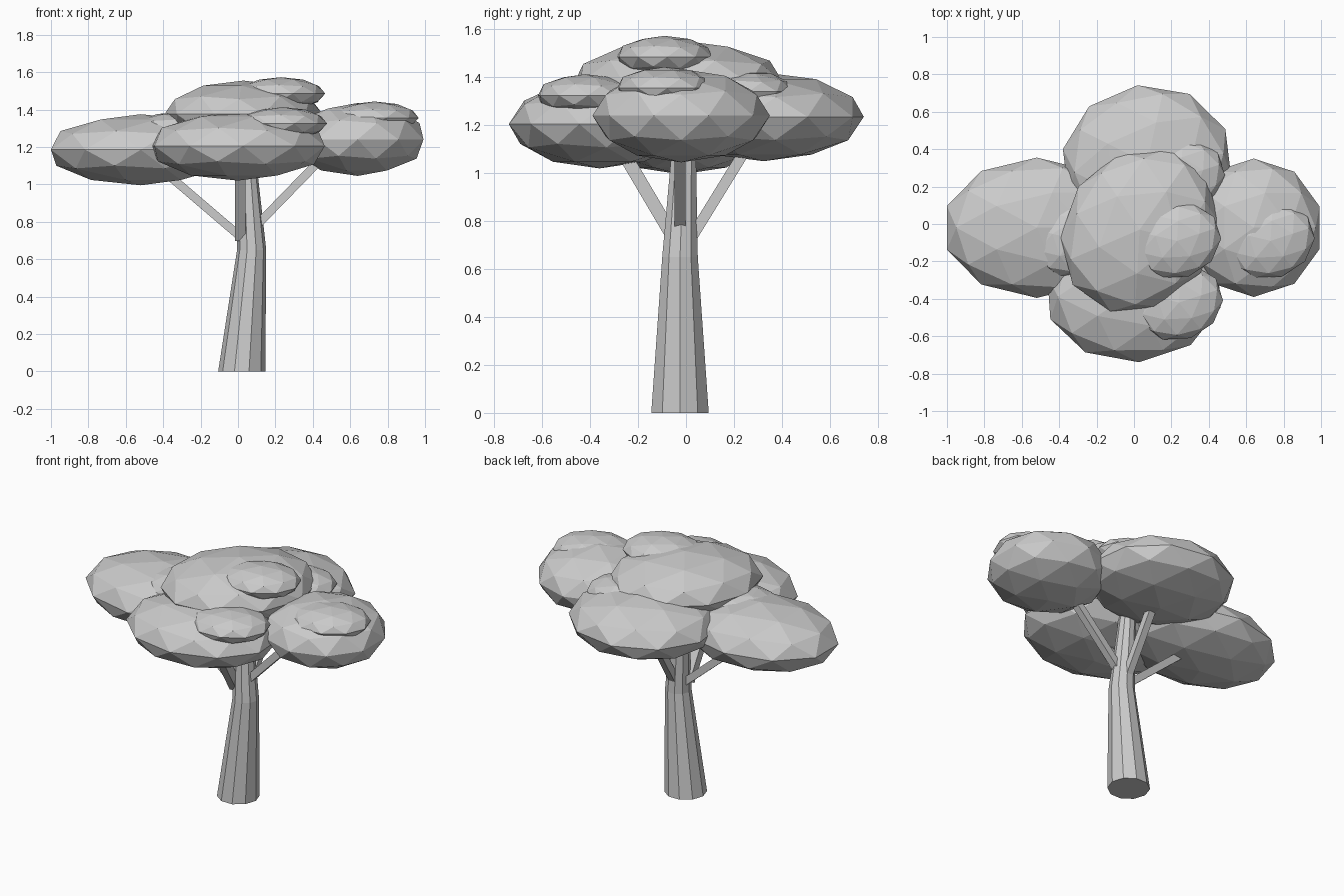
import bpy, bmesh
from math import radians
from mathutils import Matrix, Vector

cube = bpy.data.objects.get("Cube")
if cube:
    bpy.data.objects.remove(cube)

# One plain clay colour for the whole tree
grey = bpy.data.materials.new("light_grey")
grey.use_nodes = True
grey.diffuse_color = (0.6, 0.6, 0.6, 1)
grey.node_tree.nodes["Principled BSDF"].inputs["Base Color"].default_value = grey.diffuse_color


def add_object(name, bm):
    bmesh.ops.recalc_face_normals(bm, faces=bm.faces)
    mesh = bpy.data.meshes.new(name)
    bm.to_mesh(mesh)
    bm.free()
    mesh.materials.append(grey)
    obj = bpy.data.objects.new(name, mesh)
    bpy.context.collection.objects.link(obj)
    return obj


def clump(name, centre, radii, turn=0):
    """Faceted, flattened ball of leaves."""
    bm = bmesh.new()
    bmesh.ops.create_icosphere(bm, subdivisions=2, radius=1)
    bmesh.ops.scale(bm, vec=radii, verts=bm.verts)
    bmesh.ops.rotate(bm, matrix=Matrix.Rotation(radians(turn), 3, 'Z'), verts=bm.verts)
    bmesh.ops.translate(bm, vec=centre, verts=bm.verts)
    return add_object(name, bm)


def branch(name, start, end, width=0.045):
    """Square bar between two points."""
    a, b = Vector(start), Vector(end)
    axis = b - a
    bm = bmesh.new()
    bmesh.ops.create_cube(bm, size=1)
    bmesh.ops.scale(bm, vec=(width, width, axis.length), verts=bm.verts)
    rot = axis.to_track_quat('Z', 'Y').to_matrix()
    bmesh.ops.rotate(bm, matrix=rot, verts=bm.verts)
    bmesh.ops.translate(bm, vec=(a + b) / 2, verts=bm.verts)
    return add_object(name, bm)


# Trunk: ten-sided tapering rings, bent part way up
bm = bmesh.new()
rings = []
for x, y, z, r in [(0.02, -0.025, 0, 0.126), (0.073, -0.025, 0.65, 0.078),
                   (0.045, -0.007, 1.15, 0.05)]:
    ring = bmesh.ops.create_circle(bm, segments=10, radius=r)["verts"]
    # Circles start on the y axis, so turn a corner towards x
    bmesh.ops.rotate(bm, matrix=Matrix.Rotation(radians(90), 3, 'Z'), verts=ring)
    bmesh.ops.translate(bm, vec=(x, y, z), verts=ring)
    rings.append(ring)
for low, high in zip(rings, rings[1:]):
    for i in range(10):
        j = (i + 1) % 10
        bm.faces.new((low[i], low[j], high[j], high[i]))
bm.faces.new(rings[0][::-1])
bm.faces.new(rings[-1])
add_object("trunk", bm)

# Branches reaching into the four large clumps
branch("right_branch", (0.06, -0.025, 0.68), (-0.42, -0.025, 1.09))
branch("left_branch", (0.06, -0.025, 0.74), (0.42, -0.025, 1.11))
branch("front_branch", (0.012, -0.04, 0.71), (0.012, -0.27, 1.10), 0.055)
branch("back_branch", (0.07, 0.01, 0.71), (0.07, 0.25, 1.10))

# Large foliage clumps
clump("right_foliage", (-0.52, -0.02, 1.185), (0.505, 0.375, 0.19))
clump("left_foliage", (0.64, -0.02, 1.24), (0.37, 0.37, 0.195))
clump("front_foliage", (0.0, -0.36, 1.205), (0.48, 0.38, 0.185), 4)
clump("back_foliage", (0.07, 0.325, 1.235), (0.46, 0.42, 0.185), 7)
clump("top_foliage", (0.03, -0.03, 1.375), (0.47, 0.40, 0.18), 55)

# Small clumps resting on the large ones
for name, centre in [("top", (0.23, -0.09, 1.485)), ("left", (0.73, -0.09, 1.355)),
                     ("front", (0.24, -0.42, 1.325)), ("back", (0.25, 0.25, 1.34)),
                     ("right", (-0.32, -0.08, 1.30))]:
    clump(name + "_small_foliage", centre, (0.24, 0.20, 0.088), 18)
